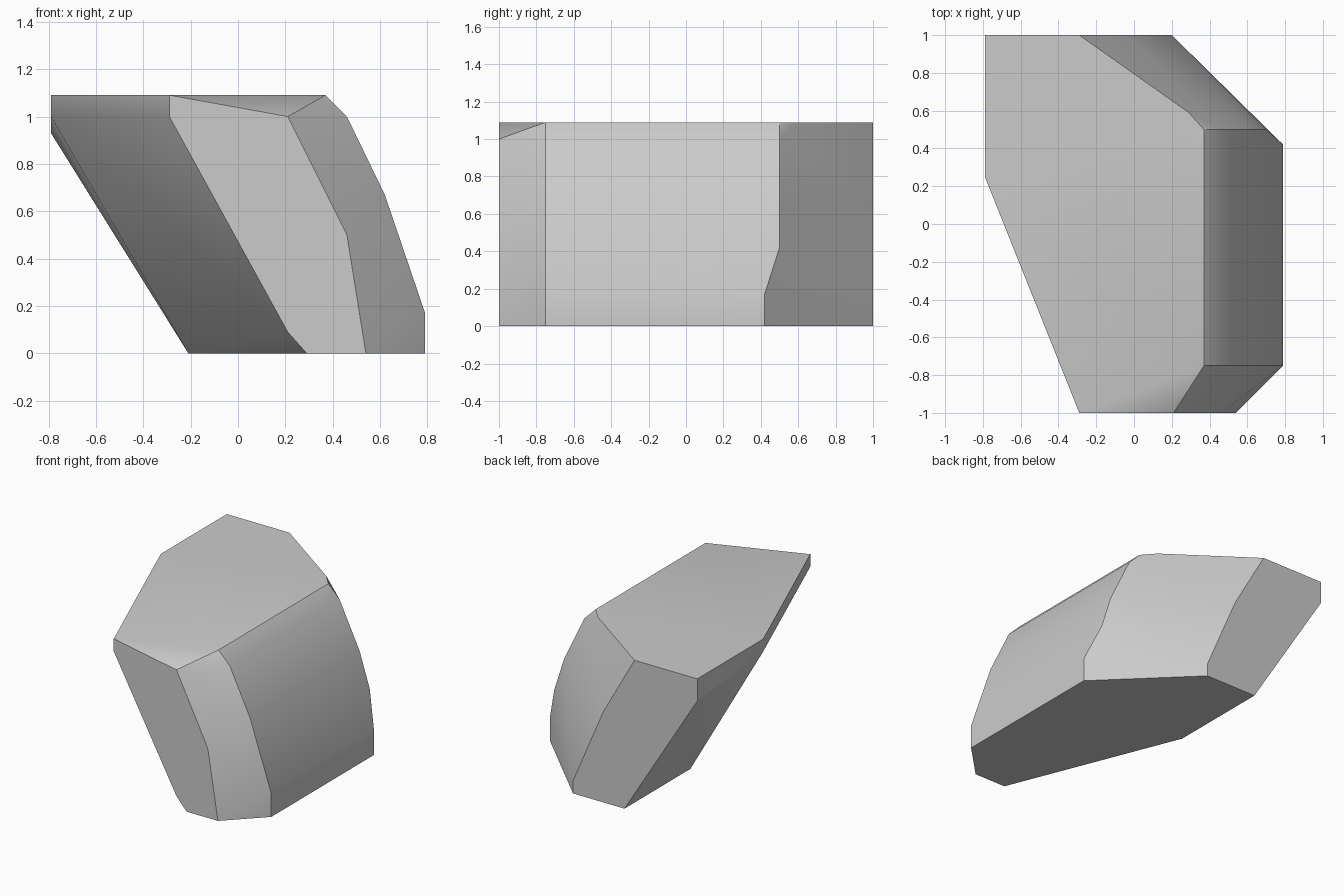
import bpy
import bmesh
import math

TOP = 1.09

cube = bpy.data.objects.get("Cube")
if cube:
    bpy.data.objects.remove(cube, do_unlink=True)


def flat_material(name, value):
    material = bpy.data.materials.new(name)
    material.use_nodes = True
    colour = (value, value, value, 1.0)
    material.diffuse_color = colour
    material.node_tree.nodes["Principled BSDF"].inputs["Base Color"].default_value = colour
    return material


def section(y, profile):
    """Place an (x, z) profile in the plane at depth y."""
    return [(x, y, z) for x, z in profile]


def hull_object(name, corners, material):
    """Wrap the corners in a convex solid with clean flat facets."""
    mesh = bpy.data.meshes.new(name)
    bm = bmesh.new()
    for corner in corners:
        bm.verts.new(corner)
    result = bmesh.ops.convex_hull(bm, input=bm.verts)
    unused = [v for v in result["geom_interior"] if isinstance(v, bmesh.types.BMVert)]
    bmesh.ops.delete(bm, geom=unused, context="VERTS")
    bmesh.ops.dissolve_limit(bm, angle_limit=math.radians(1), verts=bm.verts, edges=bm.edges)
    bmesh.ops.recalc_face_normals(bm, faces=bm.faces)
    bm.to_mesh(mesh)
    bm.free()
    mesh.materials.append(material)
    obj = bpy.data.objects.new(name, mesh)
    bpy.context.collection.objects.link(obj)
    return obj


# Front facet, leaning to one side
front = [(-.29, TOP), (-.29, 1), (.21, .09), (.29, 0), (.54, 0), (.46, .5), (.21, 1)]

# Rounded flank: the same upper curve at both ends, with a foot at each end
flank = [(.37, TOP), (.46, 1), (.62, .67)]
foot = [(.79, .17), (.79, 0)]

# Overhanging side and back facet
overhang = [(-.79, TOP), (-.79, 1), (-.21, 0)]
back = [(-.29, TOP), (-.79, TOP), (-.79, .93), (-.21, 0), (.2, 0), (.2, .09), (-.04, .65)]

corners = (
    section(-1, front)
    + section(-.75, flank + foot)
    + section(.25, overhang)
    + section(.42, foot)
    + section(.5, flank + [(.7, .42)])
    + section(.59, [(.29, TOP)])
    + section(1, back)
)

rock = hull_object("rock", corners, flat_material("stone grey", .6))

# Soft shading across shallow facets, crisp ridges elsewhere
bpy.context.view_layer.objects.active = rock
rock.select_set(True)
bpy.ops.object.shade_smooth_by_angle(angle=math.radians(30))
